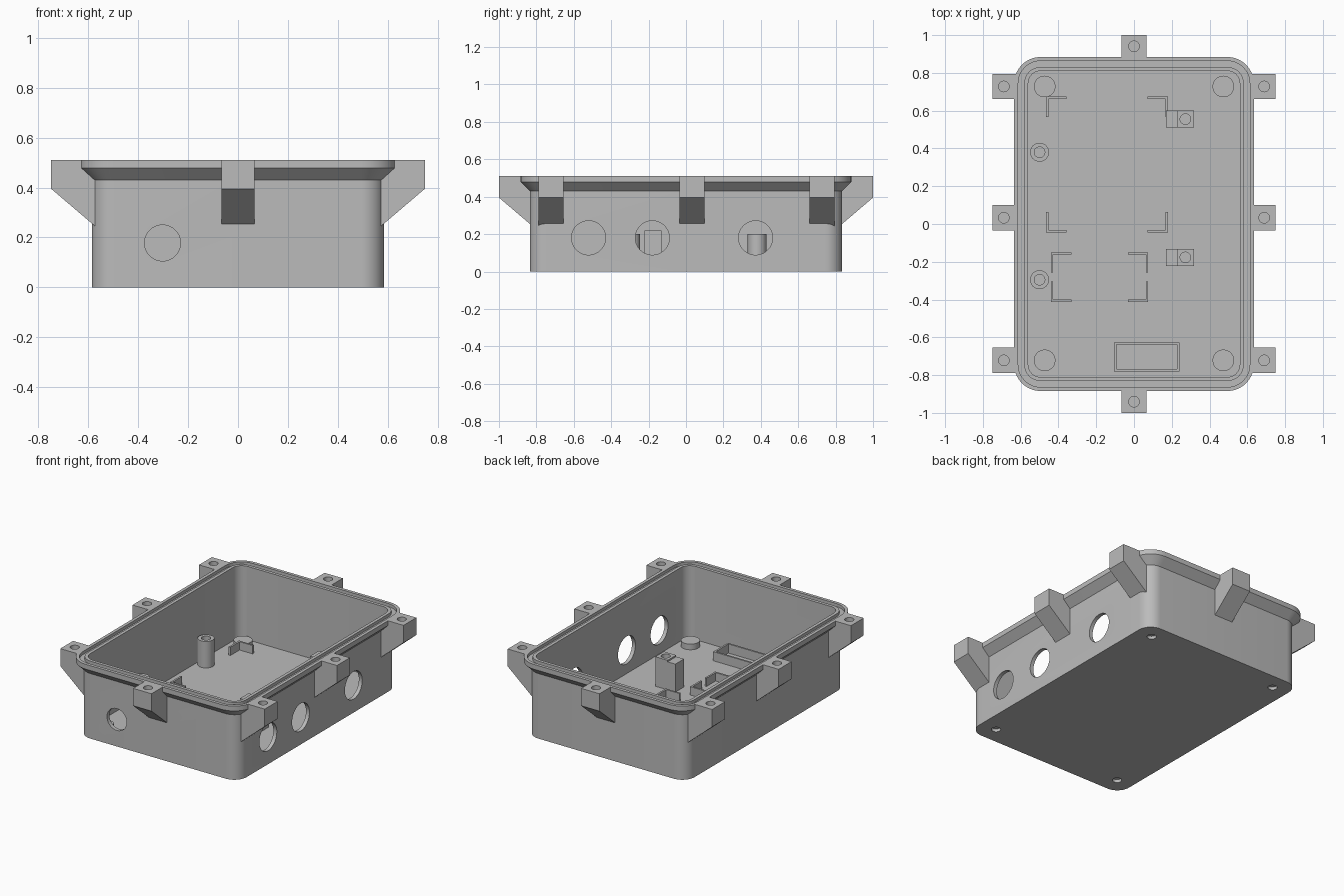
import bpy, bmesh, math
from mathutils import Matrix, Vector

if "Cube" in bpy.data.objects:
    bpy.data.objects.remove(bpy.data.objects["Cube"])

grey = bpy.data.materials.new("plain_grey")
grey.use_nodes = True
COLOUR = (0.5, 0.5, 0.5, 1)
grey.diffuse_color = COLOUR
grey.node_tree.nodes["Principled BSDF"].inputs["Base Color"].default_value = COLOUR


def finish(name, bm):
    bmesh.ops.recalc_face_normals(bm, faces=bm.faces)
    mesh = bpy.data.meshes.new(name)
    bm.to_mesh(mesh)
    bm.free()
    mesh.materials.append(grey)
    ob = bpy.data.objects.new(name, mesh)
    bpy.context.collection.objects.link(ob)
    return ob


def add_box(bm, x0, x1, y0, y1, z0, z1):
    mid = Vector((x0 + x1, y0 + y1, z0 + z1)) / 2
    size = Matrix.Diagonal((x1 - x0, y1 - y0, z1 - z0, 1))
    bmesh.ops.create_cube(bm, size=1, matrix=Matrix.Translation(mid) @ size)


def add_cylinder(bm, centre, radius, depth, axis="Z", sides=40):
    turn = {"X": Matrix.Rotation(math.pi / 2, 4, "Y"),
            "Y": Matrix.Rotation(math.pi / 2, 4, "X"), "Z": Matrix()}[axis]
    bmesh.ops.create_cone(bm, cap_ends=True, segments=sides, radius1=radius, radius2=radius,
                          depth=depth, matrix=Matrix.Translation(centre) @ turn)


def cut(ob, bm):
    cutter = finish("cutter", bm)
    cutter.hide_render = True
    mod = ob.modifiers.new("holes", "BOOLEAN")
    mod.operation, mod.solver, mod.object = "DIFFERENCE", "EXACT", cutter
    bpy.context.view_layer.objects.active = ob
    bpy.ops.object.modifier_apply(modifier=mod.name)
    bpy.data.objects.remove(cutter)


def smooth(ob):
    bpy.ops.object.select_all(action="DESELECT")
    ob.select_set(True)
    bpy.context.view_layer.objects.active = ob
    bpy.ops.object.shade_smooth_by_angle(angle=math.radians(30))


def rounded_ring(bm, grow, z, steps=10):
    # Rounded rectangle, offset outwards from the outer wall
    hx, hy, r = 0.585, 0.835, 0.09 + grow
    cx, cy = hx - 0.09, hy - 0.09
    ring = []
    for k, (sx, sy) in enumerate([(1, 1), (-1, 1), (-1, -1), (1, -1)]):
        for i in range(steps + 1):
            a = (k + i / steps) * math.pi / 2
            ring.append(bm.verts.new((sx * cx + r * math.cos(a), sy * cy + r * math.sin(a), z)))
    return ring


TOP, FLOOR = 0.51, 0.025
HOLE = 0.028
END_Y = 0.94

# Tray shell: outer wall, flared rim, seal groove, inner wall and floor
bm = bmesh.new()
section = [(0, 0), (0, 0.43), (0.049, 0.478), (0.049, TOP), (0.028, TOP), (0.028, 0.49),
           (-0.004, 0.49), (-0.004, TOP), (-0.025, TOP), (-0.025, FLOOR)]
rings = [rounded_ring(bm, grow, z) for grow, z in section]
for low, high in zip(rings, rings[1:]):
    for i in range(len(low)):
        j = (i + 1) % len(low)
        bm.faces.new((low[i], low[j], high[j], high[i]))
bm.faces.new(rings[0])
bm.faces.new(rings[-1])
shell = finish("tray_shell", bm)

# Cable openings and blind holes under the floor
bm = bmesh.new()
for y in (-0.521, -0.18, 0.372):
    add_cylinder(bm, (0.58, y, 0.18), 0.091, 0.12, "X", 64)
add_cylinder(bm, (-0.302, -0.83, 0.178), 0.072, 0.12, "Y", 64)
cut(shell, bm)

corners = [(x, y) for x in (-0.473, 0.473) for y in (-0.722, 0.728)]
bm = bmesh.new()
for x, y in corners:
    add_cylinder(bm, (x, y, 0), HOLE, 0.04)
cut(shell, bm)
smooth(shell)

# Low round bosses in the floor corners
bm = bmesh.new()
for x, y in corners:
    add_cylinder(bm, (x, y, 0.0425), 0.057, 0.04)
smooth(finish("corner_bosses", bm))


# Screw brackets around the rim
def bracket(name, angle, reach, along):
    """Wedge whose wall is 'reach' from the centre, slid along that wall."""
    bm = bmesh.new()
    profile = [(0.165, TOP), (0.165, 0.395), (-0.017, 0.24), (-0.017, 0.43),
               (0.036, 0.478), (0.036, TOP)]
    face = bm.faces.new([bm.verts.new((reach + d, -0.067, z)) for d, z in profile])
    side = bmesh.ops.extrude_face_region(bm, geom=[face])["geom"]
    bmesh.ops.translate(bm, vec=(0, 0.134, 0),
                        verts=[v for v in side if isinstance(v, bmesh.types.BMVert)])
    ob = finish(name, bm)
    bm = bmesh.new()
    add_cylinder(bm, (reach + 0.106, 0, TOP), HOLE, 0.2)
    cut(ob, bm)
    offset = Vector((0, along, 0))
    ob.data.transform(Matrix.Translation(offset) @ Matrix.Rotation(angle, 4, "Z"))
    smooth(ob)


for label, y in (("front", -0.722), ("middle", 0.033), ("back", 0.728)):
    bracket(f"left_{label}_bracket", 0, 0.583, y)
    bracket(f"right_{label}_bracket", math.pi, 0.583, y)
bracket("back_bracket", math.pi / 2, 0.835, 0)
bracket("front_bracket", -math.pi / 2, 0.835, 0)

# Round screw posts
for label, y in (("back", 0.38), ("front", -0.295)):
    bm = bmesh.new()
    add_cylinder(bm, (-0.5, y, 0.11), 0.05, 0.18)
    post = finish(f"{label}_round_post", bm)
    bm = bmesh.new()
    add_cylinder(bm, (-0.5, y, 0.2), HOLE, 0.2)
    cut(post, bm)
    smooth(post)

# Square screw posts, each with a backing block
for label, y in (("back", 0.555), ("front", -0.177)):
    bm = bmesh.new()
    add_box(bm, 0.227, 0.317, y - 0.045, y + 0.045, 0.02, 0.22)
    post = finish(f"{label}_square_post", bm)
    bm = bmesh.new()
    add_cylinder(bm, (0.272, y, 0.22), HOLE, 0.2)
    cut(post, bm)
    smooth(post)
    bm = bmesh.new()
    add_box(bm, 0.17, 0.227, y - 0.045, y + 0.045, 0.02, 0.21)
    finish(f"{label}_backing_block", bm)


# Corner rails that locate the circuit boards
def corner_rails(name, x0, x1, y0, y1, leg=0.108, t=0.012, top=0.08):
    bm = bmesh.new()
    for x, sx in ((x0, 1), (x1, -1)):
        for y, sy in ((y0, 1), (y1, -1)):
            xs, ys = sorted((x, x + sx * leg)), sorted((y, y + sy * t))
            add_box(bm, *xs, *ys, 0.02, top)
            xs, ys = sorted((x, x + sx * t)), sorted((y + sy * t, y + sy * leg))
            add_box(bm, *xs, *ys, 0.02, top)
    finish(name, bm)


corner_rails("large_board_rails", -0.465, 0.18, -0.045, 0.675)
corner_rails("small_board_rails", -0.44, 0.075, -0.412, -0.15)

# Rectangular pocket frame near the front
bm = bmesh.new()
x0, x1, y0, y1, t = -0.105, 0.24, -0.78, -0.627, 0.012
for xs, ys in (((x0, x1), (y0, y0 + t)), ((x0, x1), (y1 - t, y1)),
               ((x0, x0 + t), (y0 + t, y1 - t)), ((x1 - t, x1), (y0 + t, y1 - t))):
    add_box(bm, *xs, *ys, 0.02, 0.085)
finish("pocket_frame", bm)
